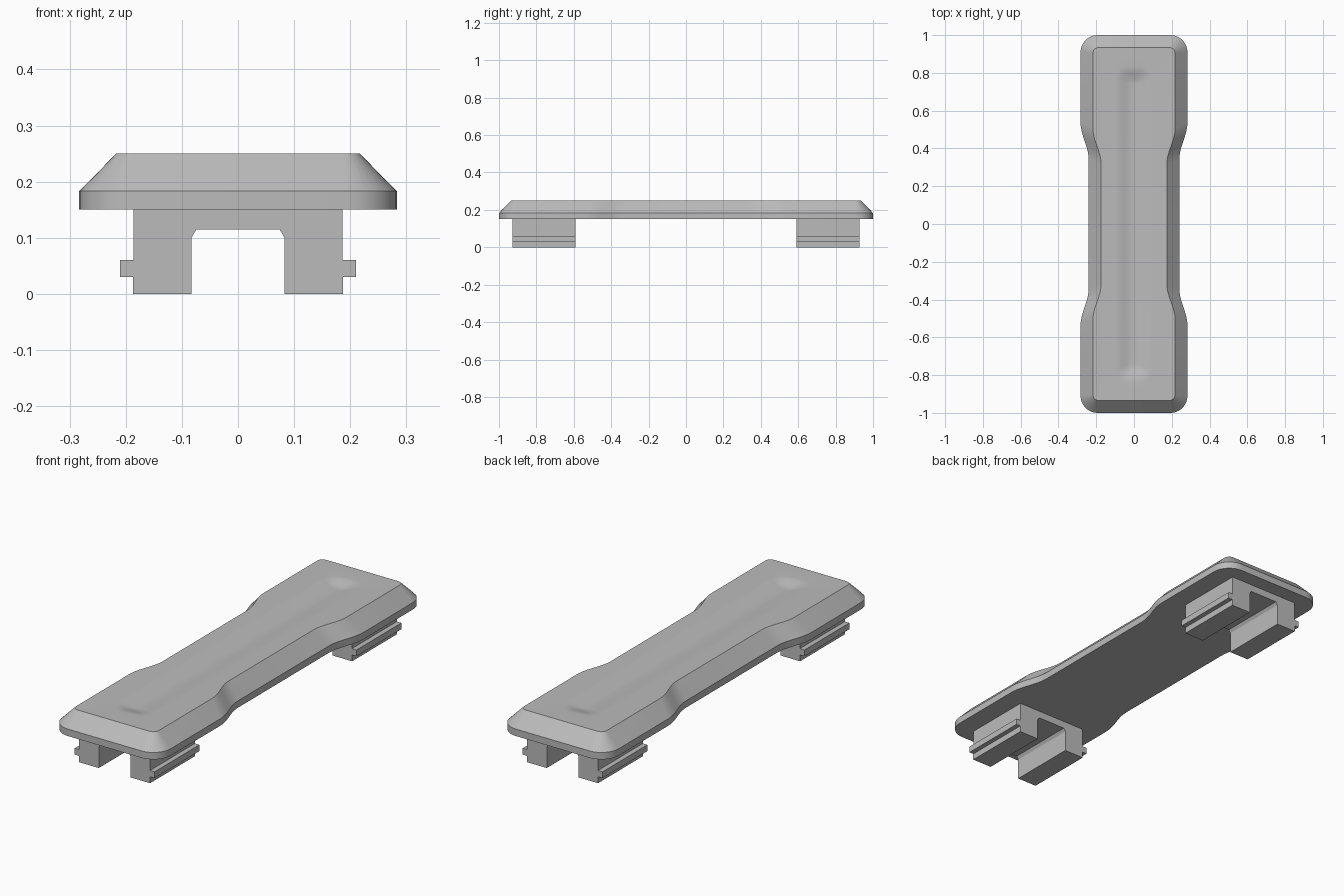
import bpy, bmesh, math

cube = bpy.data.objects.get("Cube")
if cube:
    bpy.data.objects.remove(cube, do_unlink=True)

grey = bpy.data.materials.new("plain_grey")
grey.use_nodes = True
colour = (0.5, 0.5, 0.5, 1)
grey.diffuse_color = colour
grey.node_tree.nodes["Principled BSDF"].inputs["Base Color"].default_value = colour


def finish(name, bm, smooth=None):
    """Turn a bmesh into a named grey object."""
    bmesh.ops.recalc_face_normals(bm, faces=bm.faces)
    mesh = bpy.data.meshes.new(name)
    bm.to_mesh(mesh)
    bm.free()
    mesh.materials.append(grey)
    obj = bpy.data.objects.new(name, mesh)
    bpy.context.collection.objects.link(obj)
    if smooth:
        bpy.ops.object.select_all(action="DESELECT")
        obj.select_set(True)
        bpy.context.view_layer.objects.active = obj
        bpy.ops.object.shade_smooth_by_angle(angle=math.radians(smooth))
    return obj


CORNER, SIDE = 8, 10
WAIST_Y, WIDE_Y = 0.34, 0.54


def ring(width, length, radius, waist=0.0):
    """Rounded outline, pinched by waist in the middle; same point count always."""
    quarter = []
    for i in range(SIDE + 1):
        t = i / SIDE
        pinch = waist * (0.5 + 0.5 * math.cos(math.pi * t))
        y = (WAIST_Y + (WIDE_Y - WAIST_Y) * t) * min(1, length)
        quarter.append((width - pinch, y))
    for i in range(CORNER + 1):
        a = math.pi / 2 * i / CORNER
        quarter.append((width - radius + radius * math.cos(a),
                        length - radius + radius * math.sin(a)))
    back = quarter + [(-x, y) for x, y in reversed(quarter)]
    return back + [(-x, -y) for x, y in back]


# Waisted cover plate: wall, sloping rim, flat top, shallow rounded groove
bm = bmesh.new()
WIDTH, WAIST, RIM, TOP, DEPTH = 0.283, 0.043, 0.066, 0.25, 0.018
levels = [(ring(WIDTH, 1, 0.09, WAIST), 0.15),
          (ring(WIDTH, 1, 0.09, WAIST), 0.183),
          (ring(WIDTH - RIM, 1 - RIM, 0.028, WAIST), TOP)]
STEPS = 10
for i in range(STEPS + 1):
    t = i / STEPS
    w = 0.1 - 0.094 * t
    drop = DEPTH * (0.5 - 0.5 * math.cos(math.pi * t))
    levels.append((ring(w, 0.84 - 0.1 * t, w * 0.7), TOP - drop))

loops = [[bm.verts.new((x, y, z)) for x, y in pts] for pts, z in levels]
for low, high in zip(loops, loops[1:]):
    for i in range(len(low)):
        j = (i + 1) % len(low)
        bm.faces.new((low[i], low[j], high[j], high[i]))
bm.faces.new(loops[0])
bm.faces.new(loops[-1])
finish("cover_plate", bm, 22)

# Forked snap clips with side ridges, one near each end
half = [(0, 0.115), (0.074, 0.115), (0.083, 0.1), (0.083, 0), (0.187, 0),
        (0.187, 0.03), (0.21, 0.03), (0.21, 0.06), (0.186, 0.06), (0.186, 0.15), (0, 0.15)]
profile = half + [(-x, z) for x, z in reversed(half[1:-1])]
for name, start in (("front_clip", -0.927), ("back_clip", 0.59)):
    bm = bmesh.new()
    face = bm.faces.new([bm.verts.new((x, start, z)) for x, z in profile])
    grown = bmesh.ops.extrude_face_region(bm, geom=[face])
    verts = [g for g in grown["geom"] if isinstance(g, bmesh.types.BMVert)]
    bmesh.ops.translate(bm, verts=verts, vec=(0, 0.337, 0))
    finish(name, bm)
